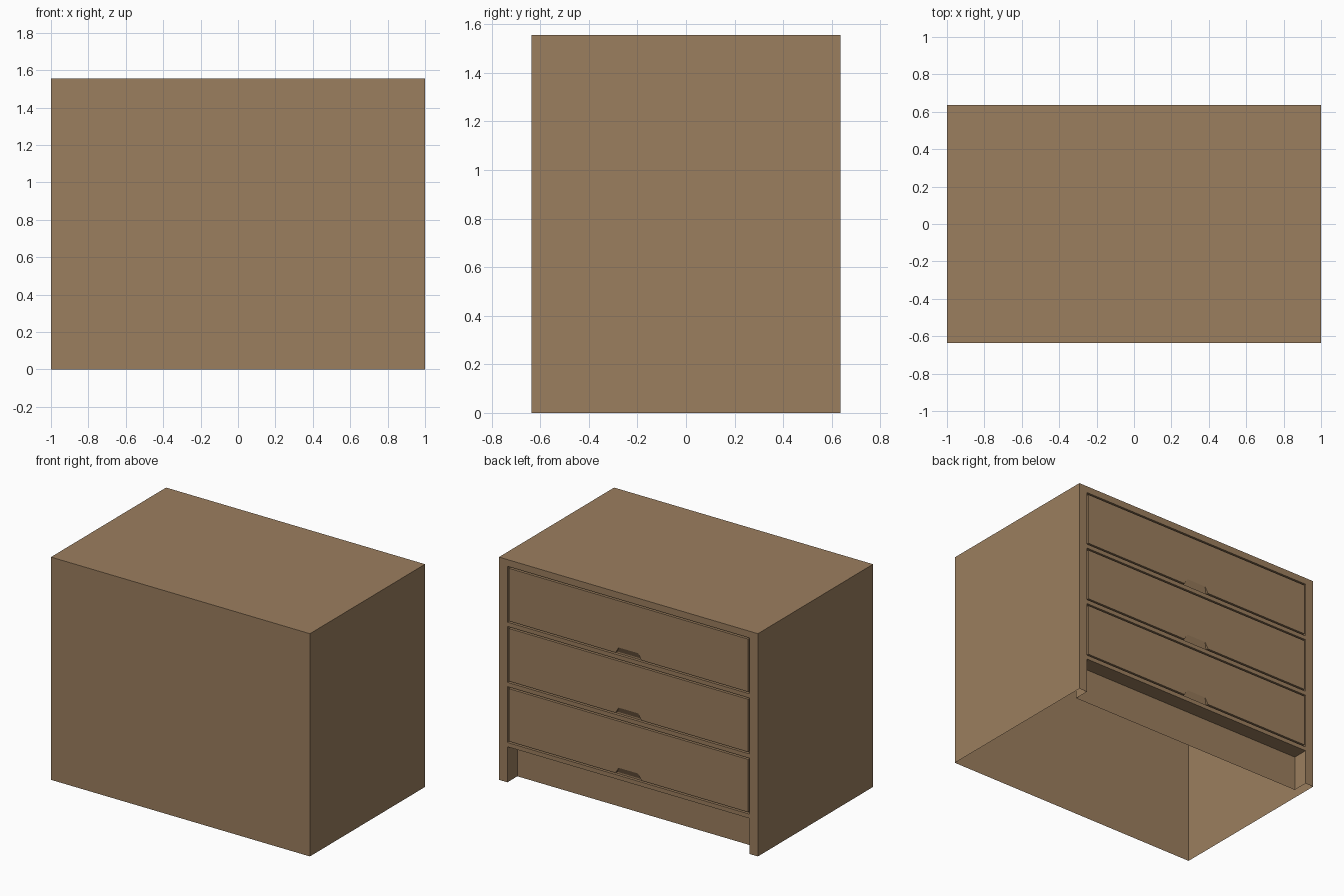
import bpy, bmesh
from mathutils import Vector

if "Cube" in bpy.data.objects:
    bpy.data.objects.remove(bpy.data.objects["Cube"])

W, D, H = 1.0, 0.635, 1.555        # half width, half depth, height
XI = 0.935                         # inner edge of the side posts
BASE, RECESS = 0.248, 0.11         # toe space height and depth
GAP, GROOVE = 0.011, 0.02          # groove round each drawer: width and depth
PITCH, OPEN_H = 0.42, 0.39         # drawer spacing and opening height
OPENINGS = [(0.278 + i * PITCH, 0.278 + i * PITCH + OPEN_H) for i in range(3)]

wood = bpy.data.materials.new("brown_wood")
wood.diffuse_color = (0.33, 0.21, 0.113, 1)
wood.use_nodes = True
wood.node_tree.nodes["Principled BSDF"].inputs["Base Color"].default_value = wood.diffuse_color


def face(bm, pts, normal):
    """Add a face turned so that it looks along the given direction."""
    f = bm.faces.new([bm.verts.new(p) for p in pts])
    f.normal_update()
    if f.normal.dot(Vector(normal)) < 0:
        f.normal_flip()


def rect(x, z0, z1, y):
    return [Vector(p) for p in ((-x, y, z0), (x, y, z0), (x, y, z1), (-x, y, z1))]


def ring(bm, a, b, normals):
    """Join two four-cornered loops: bottom, right, top, left."""
    for i in range(4):
        j = (i + 1) % 4
        face(bm, (a[i], a[j], b[j], b[i]), normals[i])


def finish(bm, name):
    bmesh.ops.remove_doubles(bm, verts=bm.verts, dist=1e-5)
    me = bpy.data.meshes.new(name)
    bm.to_mesh(me)
    bm.free()
    me.materials.append(wood)
    bpy.context.collection.objects.link(bpy.data.objects.new(name, me))


OUT = [(0, 0, -1), (1, 0, 0), (0, 0, 1), (-1, 0, 0)]
INWARD = [(0, 0, 1), (-1, 0, 0), (0, 0, -1), (1, 0, 0)]
BACK = (0, 1, 0)

# Carcass: thin outer shell, open underneath
bm = bmesh.new()
face(bm, rect(W, 0, H, -D), (0, -1, 0))
face(bm, [(-W, -D, H), (W, -D, H), (W, D, H), (-W, D, H)], (0, 0, 1))
levels = [0, BASE] + [z for o in OPENINGS for z in o] + [H]
for s in (-1, 1):
    face(bm, [(s * W, -D, 0), (s * W, D, 0), (s * W, D, H), (s * W, -D, H)], (s, 0, 0))
    # posts beside the drawers, and their inner cheeks at the toe space
    for a, b in zip(levels, levels[1:]):
        face(bm, [(s * XI, D, a), (s * W, D, a), (s * W, D, b), (s * XI, D, b)], BACK)
    face(bm, [(s * XI, D, 0), (s * XI, D - RECESS, 0),
              (s * XI, D - RECESS, BASE), (s * XI, D, BASE)], (-s, 0, 0))
# rails between the drawers
for a, b in zip(levels[1::2], levels[2::2]):
    face(bm, rect(XI, a, b, D), BACK)
# underside of the lowest rail
face(bm, [(-XI, D, BASE), (XI, D, BASE), (XI, D - RECESS, BASE), (-XI, D - RECESS, BASE)],
     (0, 0, -1))
# grooves round the drawers
for z0, z1 in OPENINGS:
    deep = rect(XI, z0, z1, D - GROOVE)
    ring(bm, rect(XI, z0, z1, D), deep, INWARD)
    ring(bm, deep, rect(XI - GAP, z0 + GAP, z1 - GAP, D - GROOVE), [BACK] * 4)
finish(bm, "carcass")

# Recessed plinth
bm = bmesh.new()
face(bm, rect(XI, 0, BASE, D - RECESS), BACK)
finish(bm, "plinth")

# Drawer fronts with a sloped finger scoop in the lower edge
for n, (z0, z1) in enumerate(OPENINGS):
    bm = bmesh.new()
    x, a, b, yb = XI - GAP, z0 + GAP, z1 - GAP, D - GROOVE
    wide, narrow, top = 0.1, 0.075, a + 0.042
    face(bm, [(-x, D, a), (-wide, D, a), (-narrow, D, top), (narrow, D, top),
              (wide, D, a), (x, D, a), (x, D, b), (-x, D, b)], BACK)
    face(bm, [(-wide, yb, a), (wide, yb, a), (narrow, D, top), (-narrow, D, top)], BACK)
    face(bm, [(-x, D, b), (x, D, b), (x, yb, b), (-x, yb, b)], OUT[2])
    for s in (-1, 1):
        face(bm, [(s * x, D, a), (s * x, yb, a), (s * x, yb, b), (s * x, D, b)], (s, 0, 0))
        face(bm, [(s * wide, D, a), (s * x, D, a), (s * x, yb, a), (s * wide, yb, a)], OUT[0])
        face(bm, [(s * wide, D, a), (s * wide, yb, a), (s * narrow, D, top)], (-s, 0, 0))
    finish(bm, f"drawer_front_{n + 1}")
